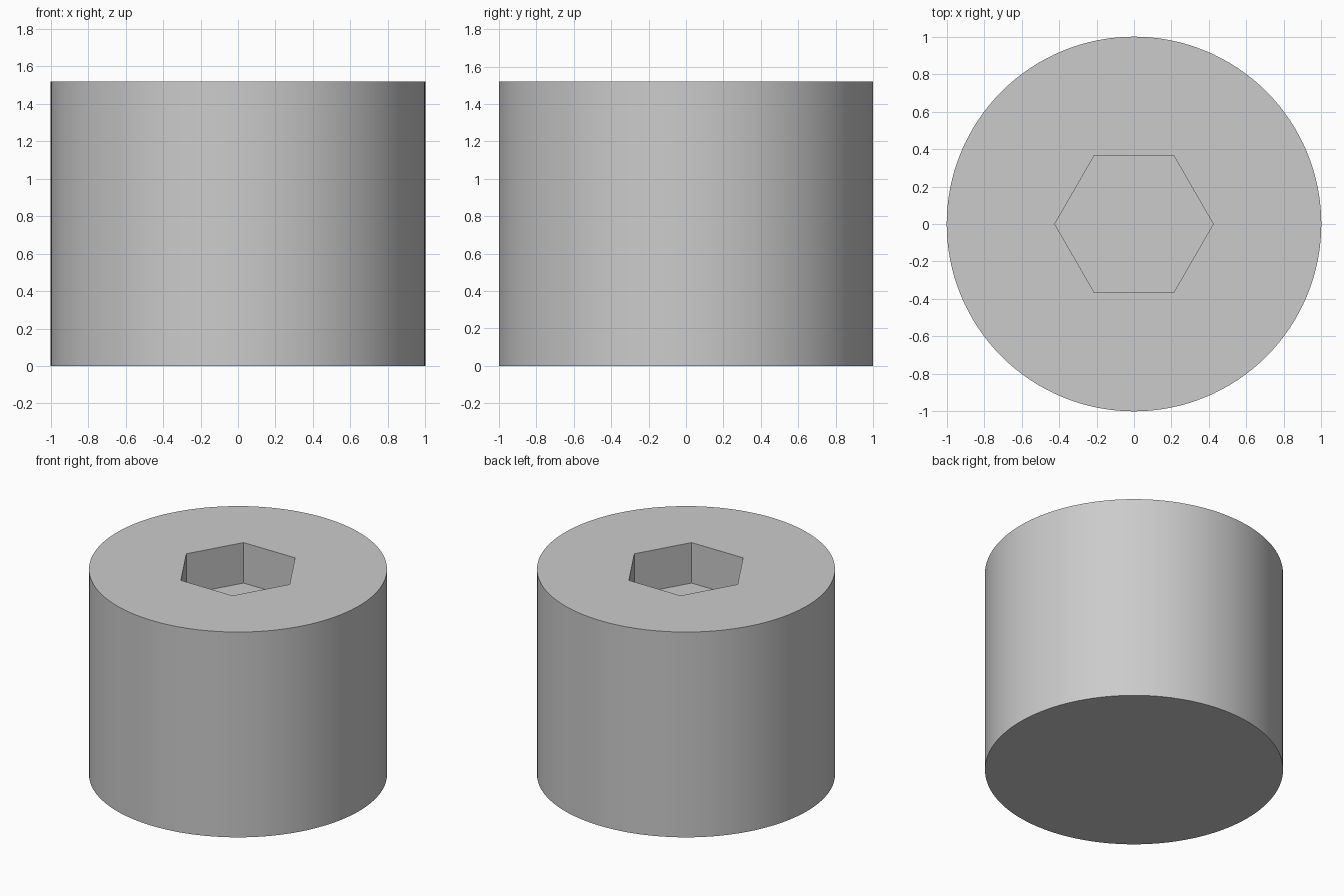
import bpy, math

if "Cube" in bpy.data.objects:
    bpy.data.objects.remove(bpy.data.objects["Cube"])

HEIGHT, RADIUS = 1.52, 1.0
SOCKET_RADIUS, SOCKET_DEPTH = 0.423, 0.30


def prism(name, sides, radius, z0, z1, turn=0.0):
    """Upright prism between two heights."""
    bpy.ops.mesh.primitive_cylinder_add(
        vertices=sides, radius=radius, depth=z1 - z0,
        location=(0, 0, (z0 + z1) / 2), rotation=(0, 0, turn))
    obj = bpy.context.object
    obj.name = name
    bpy.ops.object.transform_apply(location=True, rotation=True, scale=True)
    return obj


# hexagonal cutter, corners pointing along x
cutter = prism("socket_cutter", 6, SOCKET_RADIUS,
               HEIGHT - SOCKET_DEPTH, HEIGHT + 0.2, math.radians(30))
cutter.hide_render = True

# round body with the blind hex socket in its top
body = prism("socket_plug", 128, RADIUS, 0, HEIGHT)
cut = body.modifiers.new("hex_socket", 'BOOLEAN')
cut.operation = 'DIFFERENCE'
cut.solver = 'EXACT'
cut.object = cutter
bpy.ops.object.modifier_apply(modifier=cut.name)
bpy.data.objects.remove(cutter)

# smooth side wall, crisp rims and socket edges
bpy.ops.object.shade_smooth_by_angle(angle=math.radians(30))
